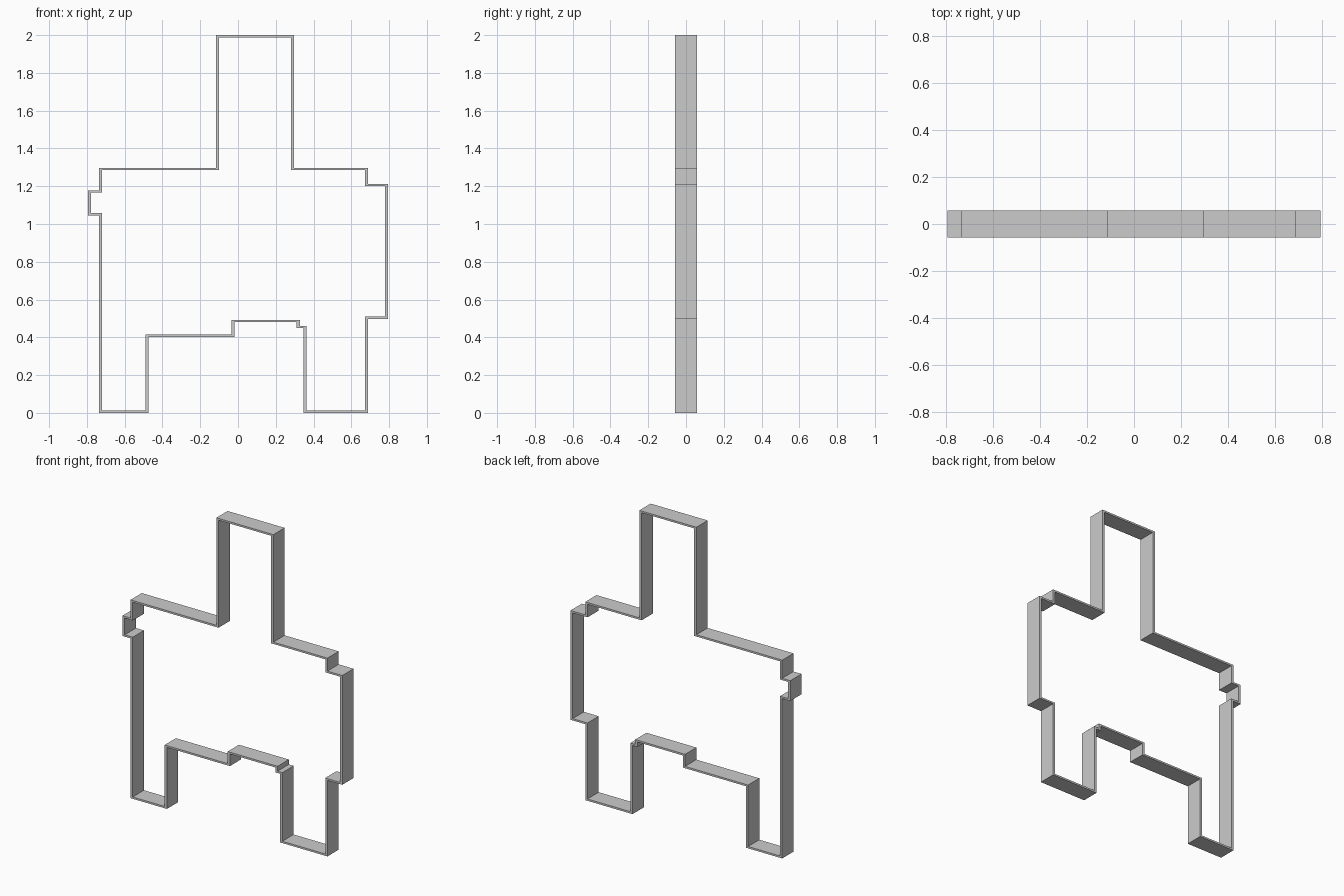
import bpy, bmesh

if "Cube" in bpy.data.objects:
    bpy.data.objects.remove(bpy.data.objects["Cube"])

# Outer outline (x, z), counter-clockwise seen from the front
OUTLINE = [
    (-0.737, 0), (-0.474, 0), (-0.474, 0.402), (-0.018, 0.402),
    (-0.018, 0.481), (0.311, 0.481), (0.311, 0.449), (0.346, 0.449),
    (0.346, 0), (0.688, 0), (0.688, 0.497), (0.795, 0.497),
    (0.795, 1.212), (0.688, 1.212), (0.688, 1.297), (0.297, 1.297),
    (0.297, 2), (-0.116, 2), (-0.116, 1.297), (-0.737, 1.297),
    (-0.737, 1.178), (-0.795, 1.178), (-0.795, 1.045), (-0.737, 1.045),
]
WALL_X, WALL_Z, HALF_DEPTH = 0.016, 0.012, 0.058


def sign(v):
    return (v > 1e-6) - (v < -1e-6)


def inset(points):
    """Move each corner inward by the wall thickness."""
    result = []
    n = len(points)
    for i, (x, z) in enumerate(points):
        px, pz = points[i - 1]
        nx, nz = points[(i + 1) % n]
        dx = -sign(z - pz) - sign(nz - z)
        dz = sign(x - px) + sign(nx - x)
        result.append((x + dx * WALL_X, z + dz * WALL_Z))
    return result


# Thin-walled band following the outline
bm = bmesh.new()
loops = [[bm.verts.new((x, y, z)) for x, z in pts]
         for pts, y in ((OUTLINE, -HALF_DEPTH), (OUTLINE, HALF_DEPTH),
                        (inset(OUTLINE), HALF_DEPTH), (inset(OUTLINE), -HALF_DEPTH))]
count = len(OUTLINE)
for k in range(4):
    a, b = loops[k], loops[(k + 1) % 4]
    for i in range(count):
        j = (i + 1) % count
        bm.faces.new((a[i], a[j], b[j], b[i]))
bmesh.ops.recalc_face_normals(bm, faces=bm.faces)

mesh = bpy.data.meshes.new("outline_band")
bm.to_mesh(mesh)
bm.free()
bpy.context.collection.objects.link(bpy.data.objects.new("outline_band", mesh))
